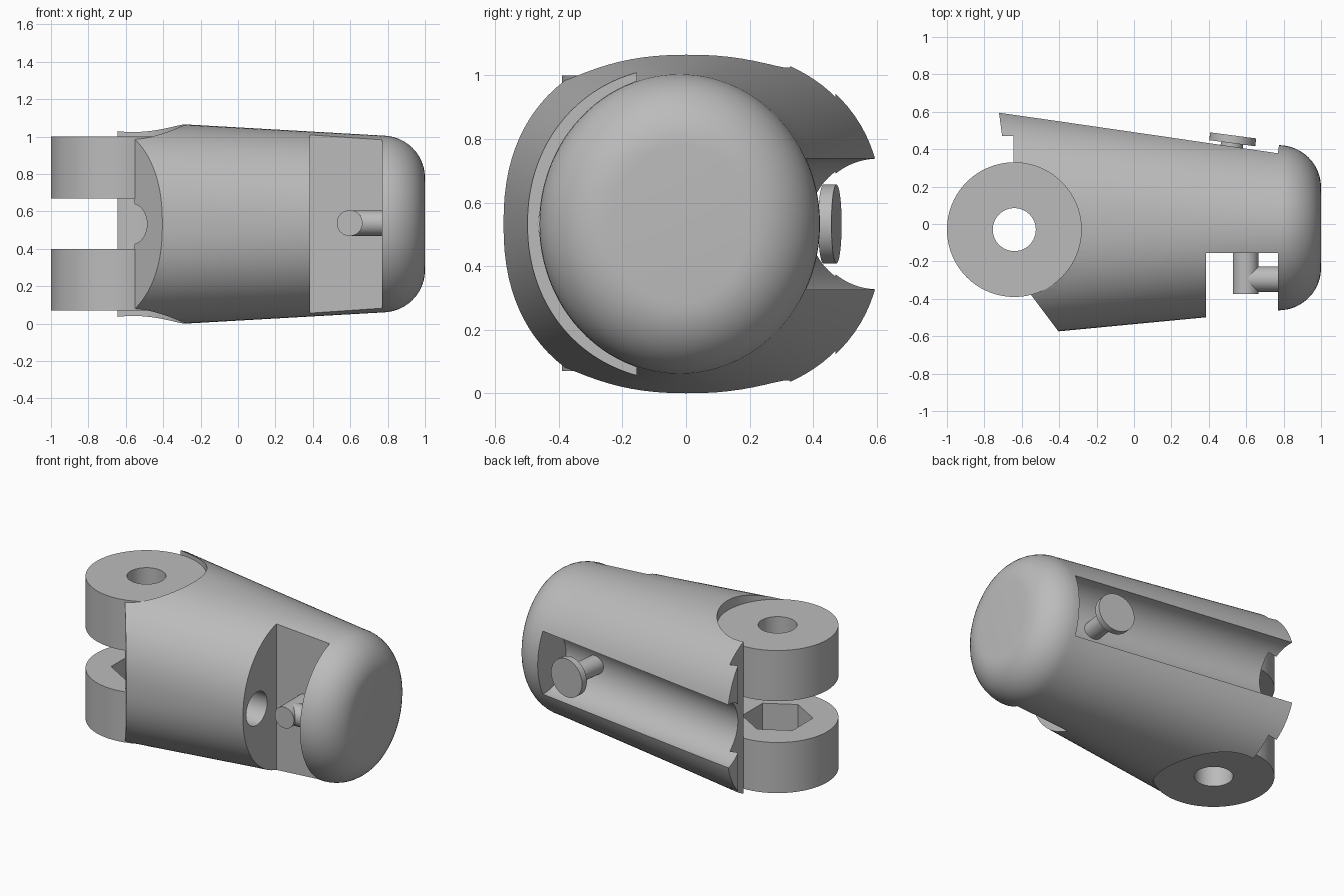
import bpy, bmesh, math
from mathutils import Vector

cube = bpy.data.objects.get("Cube")
if cube:
    bpy.data.objects.remove(cube, do_unlink=True)

grey = bpy.data.materials.new("plain_grey")
grey.use_nodes = True
grey.diffuse_color = (0.5, 0.5, 0.5, 1)
grey.node_tree.nodes["Principled BSDF"].inputs["Base Color"].default_value = (0.5, 0.5, 0.5, 1)

MID = 0.5325           # height of the long axis
PIVOT = (-0.64, -0.03)  # hinge axis
LUG_R = 0.36


def new_object(name, bm):
    bmesh.ops.recalc_face_normals(bm, faces=bm.faces)
    mesh = bpy.data.meshes.new(name)
    bm.to_mesh(mesh)
    bm.free()
    mesh.materials.append(grey)
    obj = bpy.data.objects.new(name, mesh)
    bpy.context.collection.objects.link(obj)
    return obj


def rod(name, start, end, radius, sides=64):
    """Cylinder between two points."""
    a, b = Vector(start), Vector(end)
    bm = bmesh.new()
    bmesh.ops.create_cone(bm, cap_ends=True, segments=sides, radius1=radius,
                          radius2=radius, depth=(b - a).length)
    turn = (b - a).to_track_quat('Z', 'Y').to_matrix()
    bmesh.ops.rotate(bm, verts=bm.verts, matrix=turn)
    bmesh.ops.translate(bm, verts=bm.verts, vec=(a + b) / 2)
    return new_object(name, bm)


def upright(name, z0, z1, radius, sides=64):
    return rod(name, (*PIVOT, z0), (*PIVOT, z1), radius, sides)


def prism(name, outline):
    """Plan outline extruded past the full height."""
    bm = bmesh.new()
    face = bm.faces.new([bm.verts.new((x, y, -0.5)) for x, y in outline])
    top = bmesh.ops.extrude_face_region(bm, geom=[face])["geom"]
    bmesh.ops.translate(bm, vec=(0, 0, 2),
                        verts=[v for v in top if isinstance(v, bmesh.types.BMVert)])
    return new_object(name, bm)


def cut(obj, cutters):
    bpy.context.view_layer.objects.active = obj
    for cutter in cutters:
        cutter.hide_render = True
        mod = obj.modifiers.new("cut", 'BOOLEAN')
        mod.operation, mod.solver, mod.object = 'DIFFERENCE', 'EXACT', cutter
        bpy.ops.object.modifier_apply(modifier=mod.name)
        bpy.data.objects.remove(cutter, do_unlink=True)


def power(value, exponent):
    return math.copysign(abs(value) ** exponent, value)


def lerp(a, b, t):
    return a + (b - a) * t


# Tapered body: (x, centre y, half width, half height, roundness) sections
sections = []
for i in range(9):
    t = i / 8
    sections.append((lerp(-0.75, 0.77, t), lerp(0.008, -0.02, t),
                     lerp(0.615, 0.442, t), lerp(0.559, 0.473, t), lerp(2.4, 2, t)))
# Rounded tip
for i in range(1, 13):
    a = math.pi / 2 * i / 12
    inset = 0.225 * (1 - math.cos(a))
    sections.append((0.77 + 0.23 * math.sin(a), -0.02, 0.442 - inset, 0.473 - inset, 2))

bm = bmesh.new()
rings = []
for x, cy, ry, rz, p in sections:
    angles = [math.tau * k / 96 for k in range(96)]
    rings.append([bm.verts.new((x, cy + ry * power(math.cos(a), 2 / p),
                                MID + rz * power(math.sin(a), 2 / p))) for a in angles])
for r0, r1 in zip(rings, rings[1:]):
    for k in range(96):
        n = (k + 1) % 96
        bm.faces.new((r0[k], r0[n], r1[n], r1[k]))
bm.faces.new(rings[0])
bm.faces.new(rings[-1])
body = new_object("finger_body", bm)

cut(body, [
    # hinge end with slanted front and rear lip
    prism("end_cutter", [(-1.2, -1), (-0.085, -1), (-0.55, -0.38), (-0.645, -0.25),
                         (-0.645, 0.47), (-0.705, 0.47), (-0.725, 0.62),
                         (-0.75, 0.8), (-1.2, 0.8)]),
    upright("hinge_cutter", -0.5, 1.5, LUG_R - 0.002, 96),
    # front notch
    prism("notch_cutter", [(0.385, -1), (0.77, -1), (0.77, -0.155), (0.385, -0.155)]),
    # cable hole
    rod("hole_cutter", (-0.9, -0.357, MID), (0.5, -0.357, MID), 0.108),
    # rear channel
    rod("channel_cutter", (-1.05, 0.655, MID), (0.77, 0.385, MID), 0.206),
])

# Hinge lugs with bore, and a hexagonal nut pocket in the lower one
upper_lug = upright("upper_hinge_lug", 0.67, 1.0, LUG_R, 96)
lower_lug = upright("lower_hinge_lug", 0.07, 0.4, LUG_R, 96)
for lug in (upper_lug, lower_lug):
    cut(lug, [upright("bore_cutter", -0.5, 1.5, 0.115)])
cut(lower_lug, [upright("nut_cutter", 0.2, 0.5, 0.21, 6)])

# Cable post in the front notch
post = rod("front_post", (0.597, -0.14, MID + 0.005), (0.597, -0.375, MID + 0.005), 0.069)
arm = rod("front_post_arm", (0.597, -0.295, MID + 0.005), (0.79, -0.295, MID + 0.005), 0.068)

# Mushroom pin in the rear channel
normal = Vector((0.13, 0.99, 0)).normalized()
head = Vector((0.525, 0.432, MID))
pin_head = rod("rear_pin_head", head, head + normal * 0.042, 0.124)
pin_stem = rod("rear_pin_stem", head - normal * 0.25, head + normal * 0.01, 0.06)

for obj in (body, upper_lug, lower_lug, post, arm, pin_head, pin_stem):
    bpy.ops.object.select_all(action='DESELECT')
    obj.select_set(True)
    bpy.context.view_layer.objects.active = obj
    bpy.ops.object.shade_smooth_by_angle(angle=math.radians(30))
